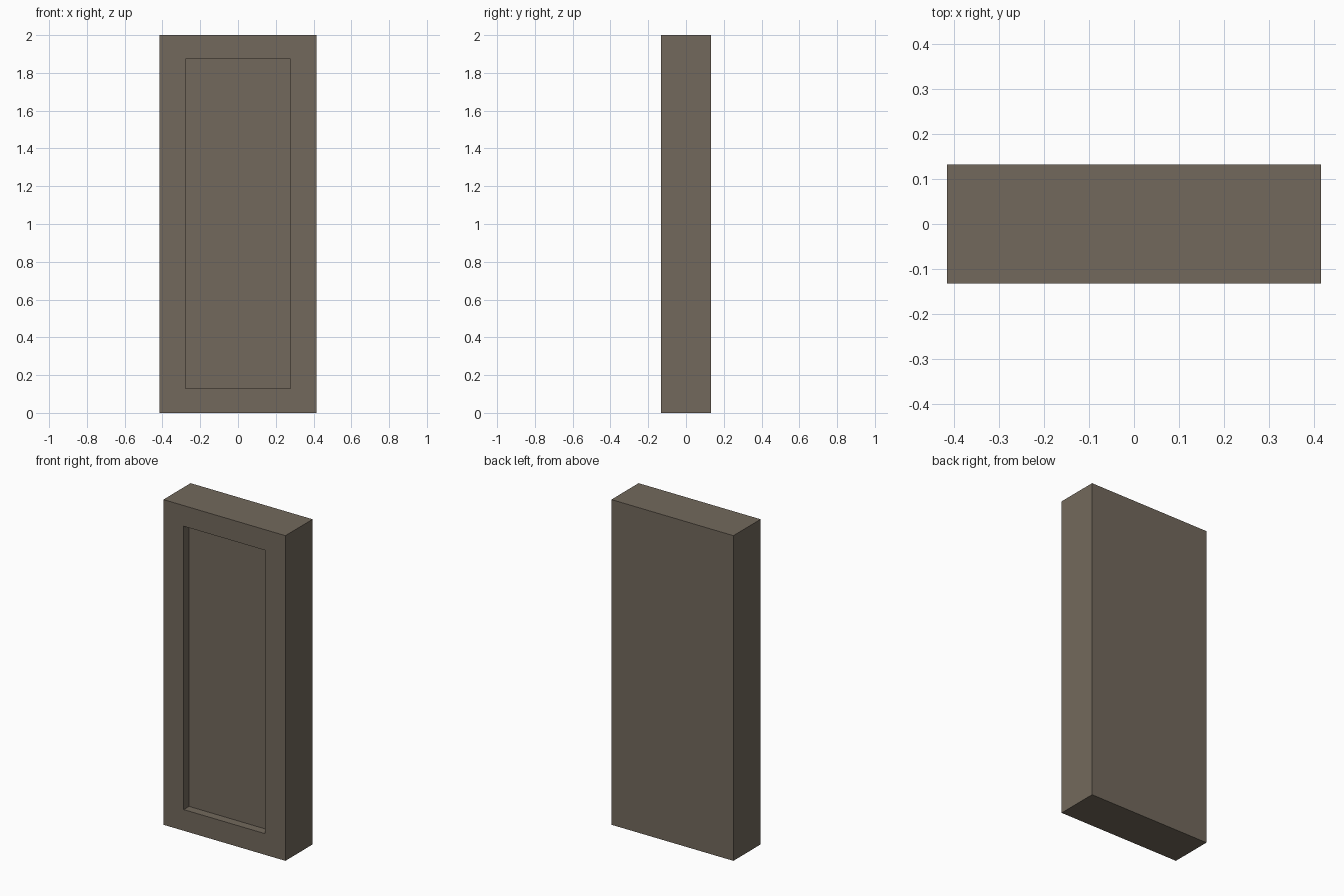
import bpy, bmesh

if "Cube" in bpy.data.objects:
    bpy.data.objects.remove(bpy.data.objects["Cube"])

W, D, H = 0.415, 0.132, 2.0      # half width, half depth, height
PX, Z0, Z1 = 0.277, 0.13, 1.873  # recess half width, bottom, top
RECESS = 0.052

mat = bpy.data.materials.new("grey brown")
mat.diffuse_color = (0.171, 0.141, 0.107, 1)
mat.use_nodes = True
mat.node_tree.nodes["Principled BSDF"].inputs["Base Color"].default_value = mat.diffuse_color

bm = bmesh.new()


def loop(w, z0, z1, y):
    return [bm.verts.new((x, y, z)) for x, z in ((-w, z0), (w, z0), (w, z1), (-w, z1))]


def bridge(a, b):
    for i in range(4):
        j = (i + 1) % 4
        bm.faces.new((a[i], a[j], b[j], b[i]))


# nested rectangles: back, front rim, recess opening, recess floor
loops = [loop(W, 0, H, D), loop(W, 0, H, -D),
         loop(PX, Z0, Z1, -D), loop(PX, Z0, Z1, -D + RECESS)]
for a, b in zip(loops, loops[1:]):
    bridge(a, b)
bm.faces.new(loops[0])
bm.faces.new(loops[-1])
bmesh.ops.recalc_face_normals(bm, faces=bm.faces)

# slab with recessed front panel
me = bpy.data.meshes.new("recessed_panel")
bm.to_mesh(me)
bm.free()
me.materials.append(mat)
bpy.context.collection.objects.link(bpy.data.objects.new("recessed_panel", me))
